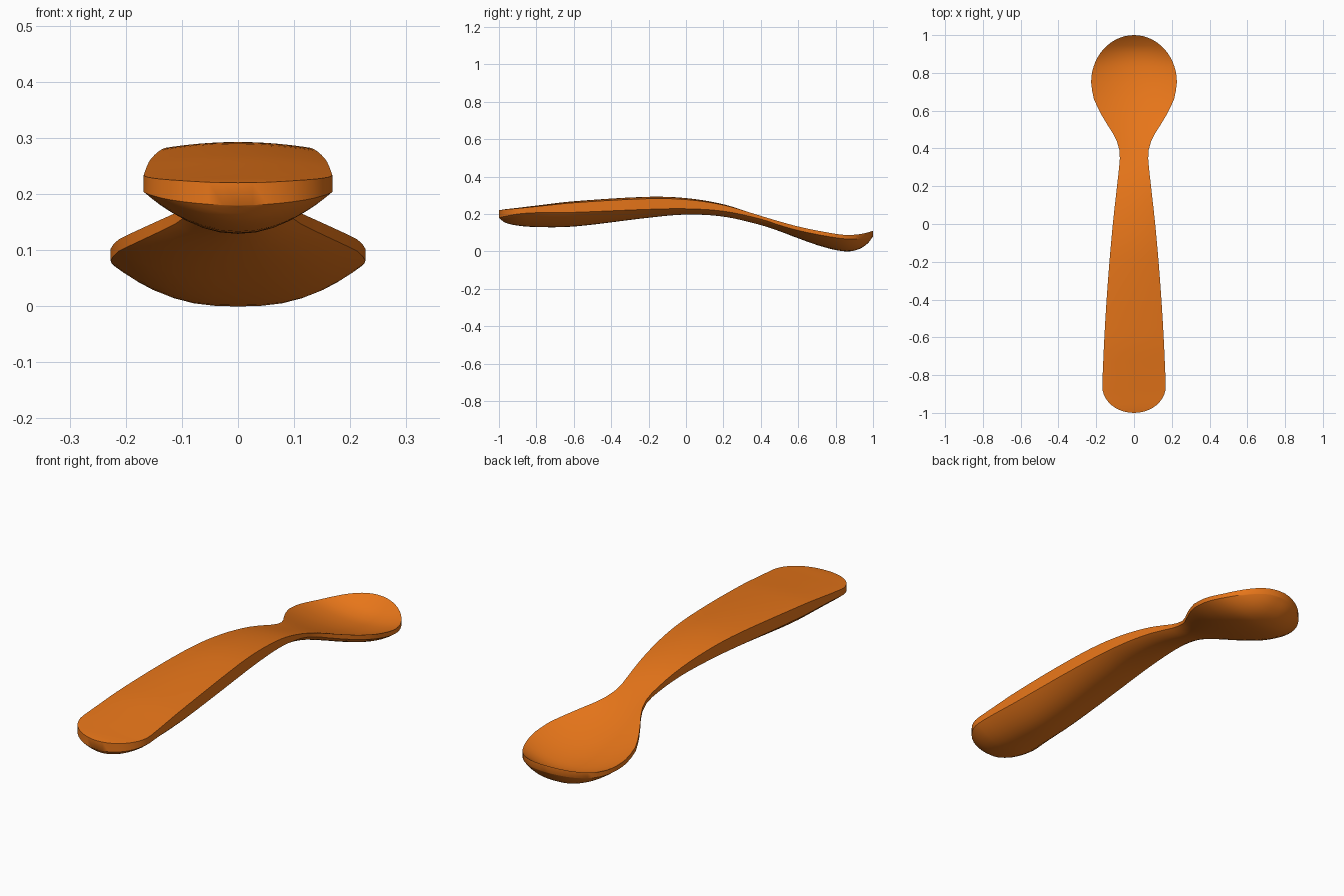
import bpy, bmesh, math

if "Cube" in bpy.data.objects:
    bpy.data.objects.remove(bpy.data.objects["Cube"])

# Half width of the outline between the two rounded ends (y, w)
OUTLINE = [(-.86, .168), (-.8, .166), (-.6, .157), (-.4, .145), (-.2, .13), (0, .112),
           (.2, .09), (.3, .079), (.36, .075), (.42, .084), (.48, .112), (.54, .15),
           (.6, .184), (.67, .215), (.75, .227)]
# Side profile: y, rim top, crown (+) or dish (-), rim bottom, keel
PROFILE = [(-1, .22, 0, .18, .18), (-.97, .224, .001, .187, .155), (-.9, .23, .003, .2, .138),
           (-.8, .24, .005, .207, .13), (-.6, .26, .008, .209, .133), (-.2, .282, .01, .225, .18),
           (0, .277, .008, .228, .197), (.2, .248, .004, .215, .186), (.4, .19, -.003, .173, .141),
           (.5, .16, -.012, .14, .108), (.6, .133, -.025, .112, .07), (.73, .106, -.04, .085, .025),
           (.85, .088, -.04, .067, 0), (.92, .091, -.032, .066, .01), (.97, .101, -.014, .073, .041),
           (1, .11, 0, .08, .08)]


def sample(table, y):
    """Smooth interpolation through the rows of a table."""
    n = len(table)
    i = max(k for k in range(n - 1) if table[k][0] <= y or k == 0)
    a, b = table[i], table[i + 1]
    p, q = table[max(i - 1, 0)], table[min(i + 2, n - 1)]
    h = b[0] - a[0]
    t = (y - a[0]) / h
    out = []
    for c in range(1, len(a)):
        m0 = (b[c] - p[c]) / (b[0] - p[0]) * h
        m1 = (q[c] - a[c]) / (q[0] - a[0]) * h
        out.append((2*t**3 - 3*t*t + 1) * a[c] + (t**3 - 2*t*t + t) * m0
                   + (3*t*t - 2*t**3) * b[c] + (t**3 - t*t) * m1)
    return out


def half_width(y):
    if y < -.86:
        return .168 * math.sqrt(max(0, 1 - ((y + .86) / .14) ** 2))
    if y > .75:
        return .227 * math.sqrt(max(0, 1 - ((y - .75) / .25) ** 2))
    return sample(OUTLINE, y)[0]


# Stations: close together at the rounded ends
ys = [-.86 - .14 * math.cos(math.pi / 2 * i / 10) for i in range(10)]
ys += [-.86 + 1.61 * i / 36 for i in range(37)]
ys += [.75 + .25 * math.sin(math.pi / 2 * i / 14) for i in range(1, 15)]

# Loft the closed cross-sections along the spoon
N = 16
bm = bmesh.new()
rings = []
for y in ys:
    w = half_width(y)
    top, crown, low, keel = sample(PROFILE, y)
    p = 2.1 + .5 * min(1, max(0, (y - .4) / .3))
    ts = [math.sin(math.pi / 2 * (2 * i / N - 1)) for i in range(N + 1)]
    ring = [bm.verts.new((t * w, y, top + crown * (1 - t * t))) for t in ts]
    ring += [bm.verts.new((t * w, y, low - (low - keel) * (1 - abs(t) ** p)))
             for t in reversed(ts)]
    rings.append(ring)
for a, b in zip(rings, rings[1:]):
    for i in range(len(a)):
        j = (i + 1) % len(a)
        bm.faces.new((a[i], a[j], b[j], b[i]))
bmesh.ops.remove_doubles(bm, verts=bm.verts, dist=.0003)
bmesh.ops.recalc_face_normals(bm, faces=bm.faces)

mesh = bpy.data.meshes.new("spoon")
bm.to_mesh(mesh)
bm.free()
spoon = bpy.data.objects.new("spoon", mesh)
bpy.context.collection.objects.link(spoon)

# Orange plastic
mat = bpy.data.materials.new("orange")
mat.diffuse_color = (.8, .18, .01, 1)
mat.use_nodes = True
mat.node_tree.nodes["Principled BSDF"].inputs["Base Color"].default_value = mat.diffuse_color
mesh.materials.append(mat)

bpy.context.view_layer.objects.active = spoon
spoon.select_set(True)
bpy.ops.object.shade_smooth_by_angle(angle=math.radians(40))
